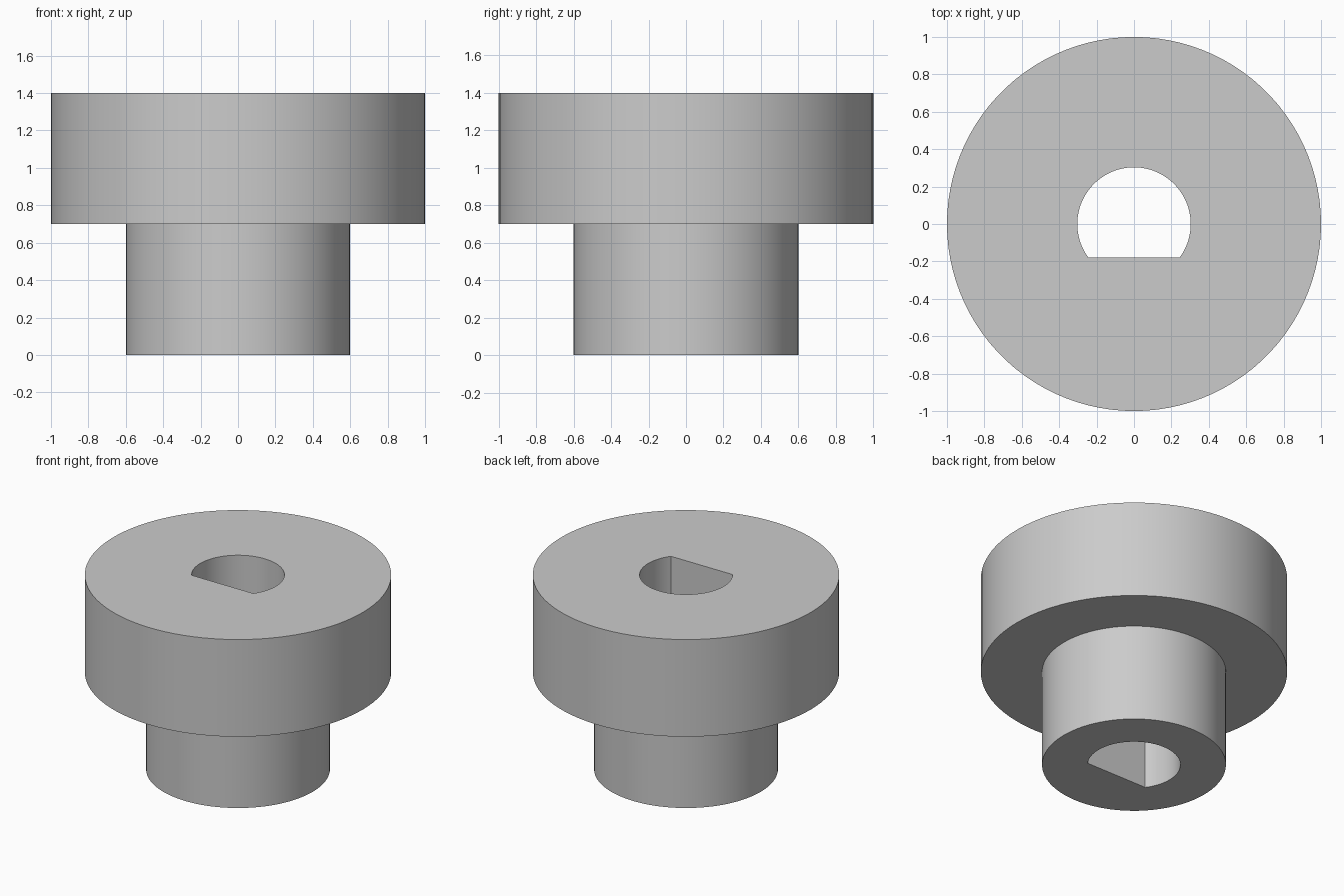
import bpy
import bmesh
from math import sin, cos, pi, radians

cube = bpy.data.objects.get("Cube")
if cube:
    bpy.data.objects.remove(cube, do_unlink=True)

SIDES = 100          # one step is 3.6 degrees, so the bore corners fall on a step
HEAD_R, HUB_R, BORE_R = 1.0, 0.6, 0.303
HEIGHT, SHOULDER = 1.4, 0.7
FLAT = BORE_R * sin(radians(36))


def round_radius(radius):
    return lambda a: radius


def bore_radius(a):
    """D-shaped bore: a circle cut by a flat on the front side."""
    return min(BORE_R, FLAT / -sin(a)) if sin(a) < -0.01 else BORE_R


def make_material(name, colour):
    mat = bpy.data.materials.new(name)
    mat.use_nodes = True
    mat.diffuse_color = colour
    mat.node_tree.nodes["Principled BSDF"].inputs["Base Color"].default_value = colour
    return mat


# Closed section: bore bottom, hub, shoulder, head, bore top
section = [
    (bore_radius, 0),
    (round_radius(HUB_R), 0),
    (round_radius(HUB_R), SHOULDER),
    (round_radius(HEAD_R), SHOULDER),
    (round_radius(HEAD_R), HEIGHT),
    (bore_radius, HEIGHT),
]

bm = bmesh.new()
angles = [2 * pi * i / SIDES for i in range(SIDES)]
loops = [[bm.verts.new((r(a) * cos(a), r(a) * sin(a), z)) for a in angles]
         for r, z in section]
for k, low in enumerate(loops):
    high = loops[(k + 1) % len(loops)]
    for i in range(SIDES):
        j = (i + 1) % SIDES
        bm.faces.new((low[i], low[j], high[j], high[i]))
bmesh.ops.recalc_face_normals(bm, faces=bm.faces)

mesh = bpy.data.meshes.new("stepped_bushing")
bm.to_mesh(mesh)
bm.free()
mesh.materials.append(make_material("light_grey", (0.6, 0.6, 0.6, 1)))

# Stepped bushing, smooth walls with sharp rims
bushing = bpy.data.objects.new("stepped_bushing", mesh)
bpy.context.collection.objects.link(bushing)
bpy.ops.object.select_all(action='DESELECT')
bushing.select_set(True)
bpy.context.view_layer.objects.active = bushing
bpy.ops.object.shade_smooth_by_angle(angle=radians(30))
